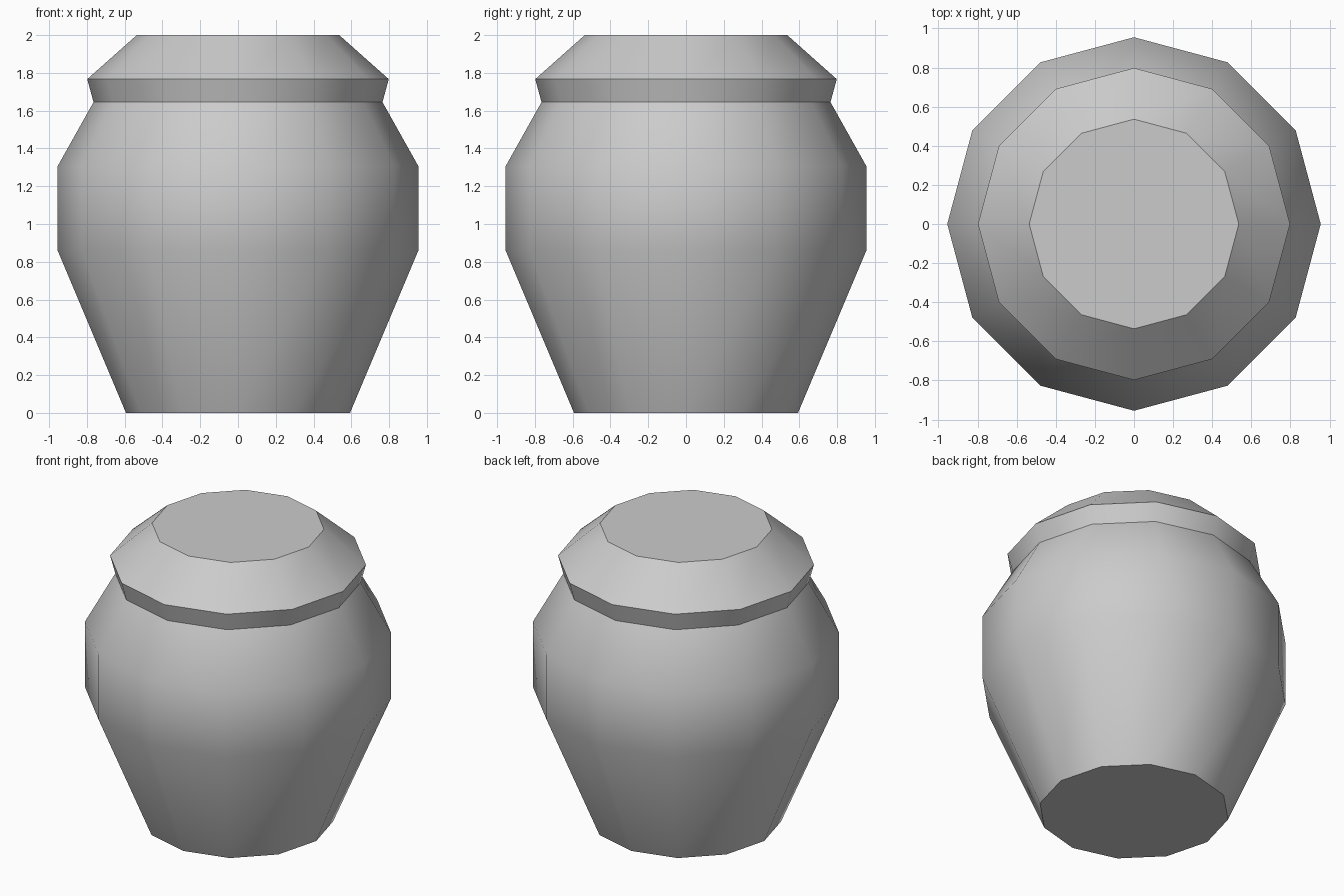
import bpy, bmesh
from math import cos, sin, tau, radians

if "Cube" in bpy.data.objects:
    bpy.data.objects.remove(bpy.data.objects["Cube"])

SIDES = 12


def lathe(name, profile, cap_bottom=False, cap_top=False):
    """Revolve (radius, z) points into a faceted shell with optional end caps."""
    bm = bmesh.new()
    rings = [[bm.verts.new((r * cos(tau * i / SIDES), r * sin(tau * i / SIDES), z))
              for i in range(SIDES)] for r, z in profile]
    for low, high in zip(rings, rings[1:]):
        for i in range(SIDES):
            j = (i + 1) % SIDES
            bm.faces.new((low[i], low[j], high[j], high[i]))
    if cap_bottom:
        bm.faces.new(rings[0][::-1])
    if cap_top:
        bm.faces.new(rings[-1])
    mesh = bpy.data.meshes.new(name)
    bm.to_mesh(mesh)
    bm.free()
    obj = bpy.data.objects.new(name, mesh)
    bpy.context.collection.objects.link(obj)
    bpy.ops.object.select_all(action='DESELECT')
    obj.select_set(True)
    bpy.context.view_layer.objects.active = obj
    bpy.ops.object.shade_smooth_by_angle(angle=radians(35))
    return obj


# Pot body: tapered foot, straight belly, sloping shoulder
lathe("pot_body", [(0.593, 0), (0.955, 0.86), (0.955, 1.306), (0.765, 1.645)],
      cap_bottom=True)

# Rim and flat top, meeting the body at the neck
lathe("pot_rim", [(0.765, 1.645), (0.798, 1.767), (0.536, 2.0)], cap_top=True)
